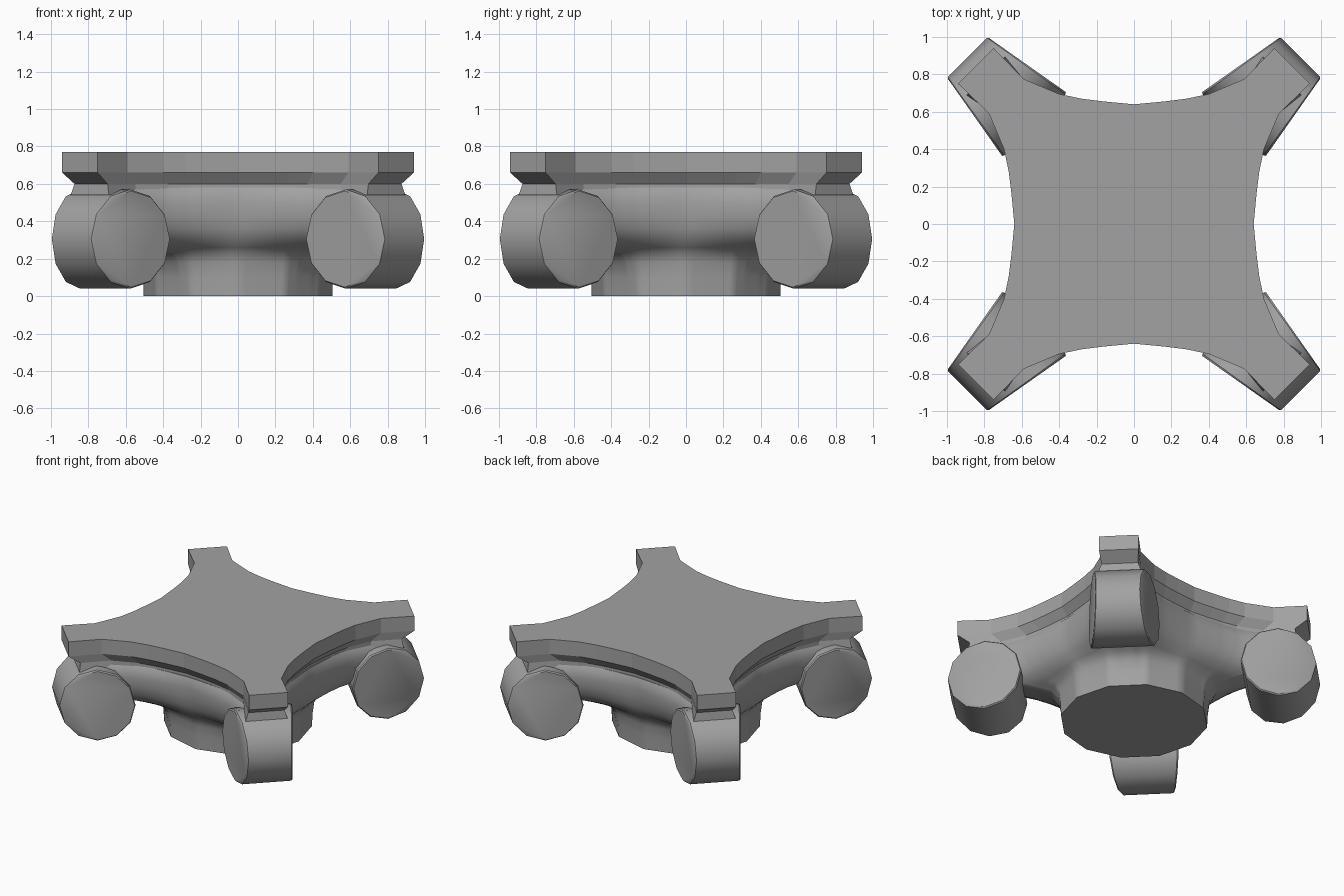
import bpy, bmesh, math
from mathutils import Vector, Matrix

cube = bpy.data.objects.get("Cube")
if cube:
    bpy.data.objects.remove(cube, do_unlink=True)

stone = bpy.data.materials.new("grey_stone")
stone.use_nodes = True
GREY = (0.36, 0.36, 0.36, 1)
stone.diffuse_color = GREY
stone.node_tree.nodes["Principled BSDF"].inputs["Base Color"].default_value = GREY


def outline(scale=1.0, tip=None, steps=1):
    """Four-armed concave star: one half side, mirrored and turned four times."""
    half = [Vector(p) * scale for p in
            [(0, .64), (.16, .655), (.28, .67), (.4, .695), (.59, .775), (.75, .94)]]
    if tip:
        half[-1] = Vector(tip)
    side = [Vector((-p.x, p.y)) for p in half[:0:-1]] + half
    ring = [Matrix.Rotation(-k * math.pi / 2, 2) @ p for k in range(4) for p in side]
    return [a.lerp(b, i / steps) for a, b in zip(ring, ring[1:] + ring[:1])
            for i in range(steps)]


def loft(name, rings, smooth=None):
    """Skin a stack of equal rings of 3D points and cap both ends."""
    bm = bmesh.new()
    loops = [[bm.verts.new(p) for p in ring] for ring in rings]
    n = len(loops[0])
    for low, high in zip(loops, loops[1:]):
        for i in range(n):
            j = (i + 1) % n
            bm.faces.new((low[i], low[j], high[j], high[i]))
    bm.faces.new(loops[0])
    bm.faces.new(loops[-1])
    bmesh.ops.recalc_face_normals(bm, faces=bm.faces)
    mesh = bpy.data.meshes.new(name)
    bm.to_mesh(mesh)
    bm.free()
    mesh.materials.append(stone)
    obj = bpy.data.objects.new(name, mesh)
    bpy.context.collection.objects.link(obj)
    if smooth:
        bpy.ops.object.select_all(action='DESELECT')
        obj.select_set(True)
        bpy.context.view_layer.objects.active = obj
        bpy.ops.object.shade_smooth_by_angle(angle=math.radians(smooth))
    return obj


def at(ring, z):
    return [Vector((p.x, p.y, z)) for p in ring]


# Top slab with its undercut and lower moulding
loft("top_slab", [at(outline(.93, (.69, .895)), .54), at(outline(.93), .60),
                  at(outline(), .66), at(outline(), .77)])

# Body: round neck flaring into a cushion that follows the slab
star = outline(.96, (.60, .76), steps=3)


def neck_point(p):
    angle = math.atan2(p.y, p.x) % (math.pi / 6) - math.pi / 12
    return p.normalized() * (.505 * math.cos(math.pi / 12) / math.cos(angle))


levels = [(0, 0), (.1, .02), (.18, .06), (.23, .16), (.26, .4), (.3, .72),
          (.36, .93), (.43, 1.03), (.5, 1.05), (.55, 1), (.58, .9)]
loft("body", [at([neck_point(p).lerp(p, t) for p in star], z) for z, t in levels], 45)

# Corner scrolls: twelve-sided drums, narrower towards the outside
for k, label in enumerate(["back_left", "back_right", "front_right", "front_left"]):
    turn = Matrix.Rotation(math.pi / 4 + k * math.pi / 2, 3, 'Z')
    rings = []
    for s, grow in ((-1, .97), (-.96, 1), (.96, 1), (1, .97)):
        ring = []
        for i in range(12):
            a = i * math.pi / 6
            width = .198 - .043 * math.cos(a)
            ring.append(turn @ Vector((1.004 + .255 * grow * math.cos(a), s * width,
                                       .305 + .265 * grow * math.sin(a))))
        rings.append(ring)
    loft(label + "_scroll", rings, 35)
